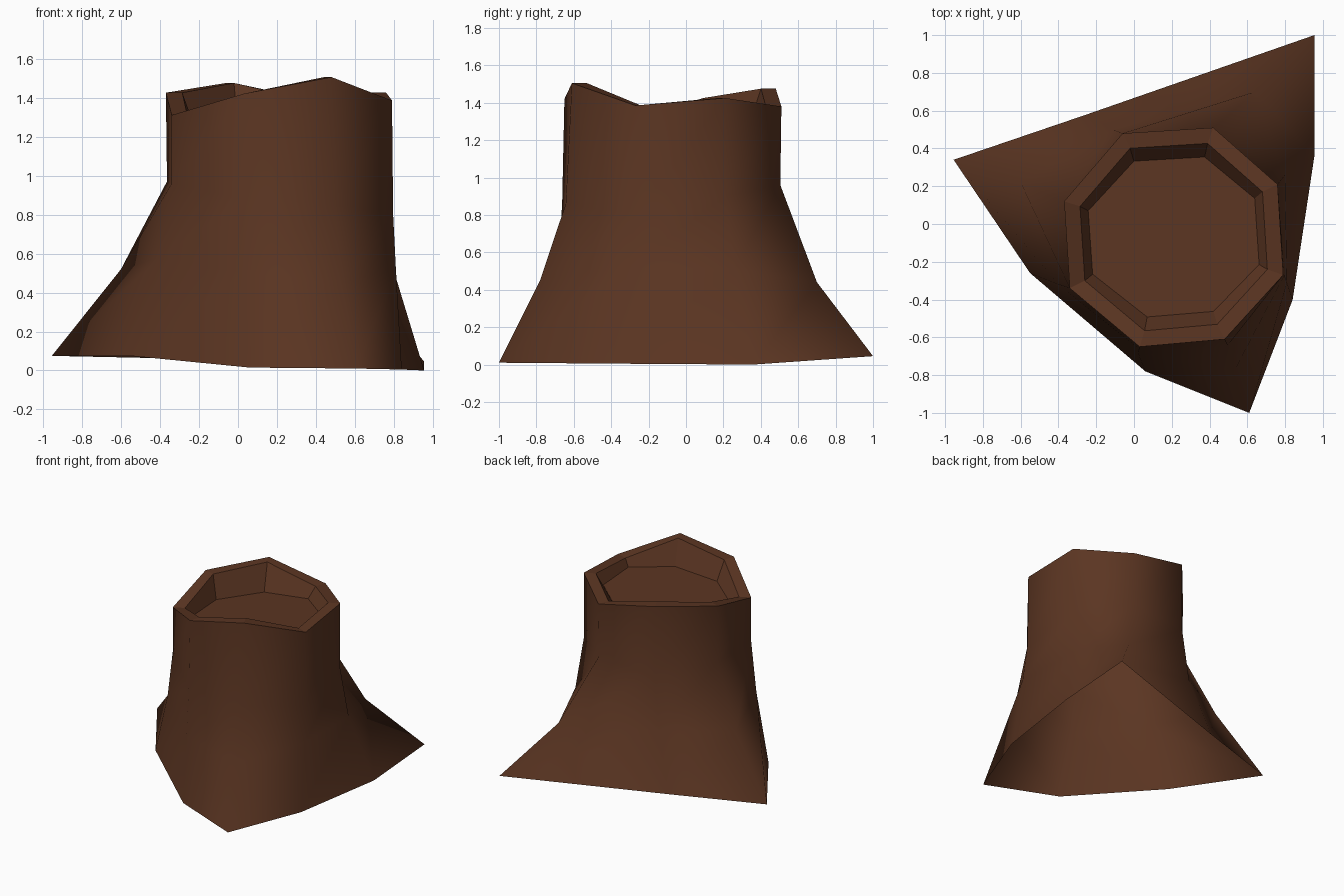
import bpy, bmesh

# Eight trunk columns, clockwise from above:
# rim point, knee point, ground point, (height, flare) where root meets trunk
COLUMNS = [
    ((-0.06, 0.48, 1.475), (-0.11, 0.50, 0.50), (-0.25, 0.58, 0.06), (0.92, 1.0)),
    ((0.42, 0.51, 1.38), (0.64, 0.70, 0.44), (0.955, 1.00, 0.045), (0.96, 0.99)),    # back root
    ((0.76, 0.21, 1.425), (0.80, 0.26, 0.51), (0.955, 0.36, 0.00), (0.90, 1.0)),
    ((0.79, -0.27, 1.385), (0.81, -0.31, 0.52), (0.84, -0.40, 0.005), (0.80, 1.01)),
    ((0.48, -0.61, 1.505), (0.53, -0.78, 0.45), (0.61, -1.00, 0.01), (0.86, 1.06)),  # front root
    ((0.03, -0.65, 1.42), (0.02, -0.68, 0.50), (0.06, -0.78, 0.015), (0.88, 1.02)),
    ((-0.34, -0.34, 1.31), (-0.40, -0.32, 0.58), (-0.55, -0.26, 0.075), (0.96, 1.0)),
    ((-0.37, 0.12, 1.425), (-0.60, 0.22, 0.52), (-0.955, 0.34, 0.075), (0.97, 0.99)),  # left root
]
CX, CY = 0.21, -0.065   # trunk axis


def scaled(p, sx, sy, z):
    return (CX + (p[0] - CX) * sx, CY + (p[1] - CY) * sy, z)


tops = [c[0] for c in COLUMNS]
rings = [
    [c[2] for c in COLUMNS],                                      # ground outline
    [c[1] for c in COLUMNS],                                      # root knees
    [scaled(c[0], c[3][1], c[3][1], c[3][0]) for c in COLUMNS],   # root meets trunk
    tops,                                                         # outer rim
    [scaled(p, 0.855, 0.855, p[2]) for p in tops],                # inner rim
    [scaled(p, 0.78, 0.73, 1.27 + 0.08 * p[0]) for p in tops],    # hollow floor
]

# Loft the rings into a stump that is open underneath; bark smooth, cut wood flat
bm = bmesh.new()
loops = [[bm.verts.new(p) for p in ring] for ring in rings]
for level, (low, high) in enumerate(zip(loops, loops[1:])):
    for i in range(8):
        j = (i + 1) % 8
        # listed clockwise, so this order faces outwards
        face = bm.faces.new((low[j], low[i], high[i], high[j]))
        face.smooth = level < 3
bm.faces.new(loops[-1][::-1])   # hollow floor

mesh = bpy.data.meshes.new("tree_stump")
bm.to_mesh(mesh)
bm.free()
stump = bpy.data.objects.new("tree_stump", mesh)
bpy.context.collection.objects.link(stump)

# Bark colour
bark = bpy.data.materials.new("bark_brown")
bark.diffuse_color = (0.105, 0.036, 0.016, 1)
mesh.materials.append(bark)
